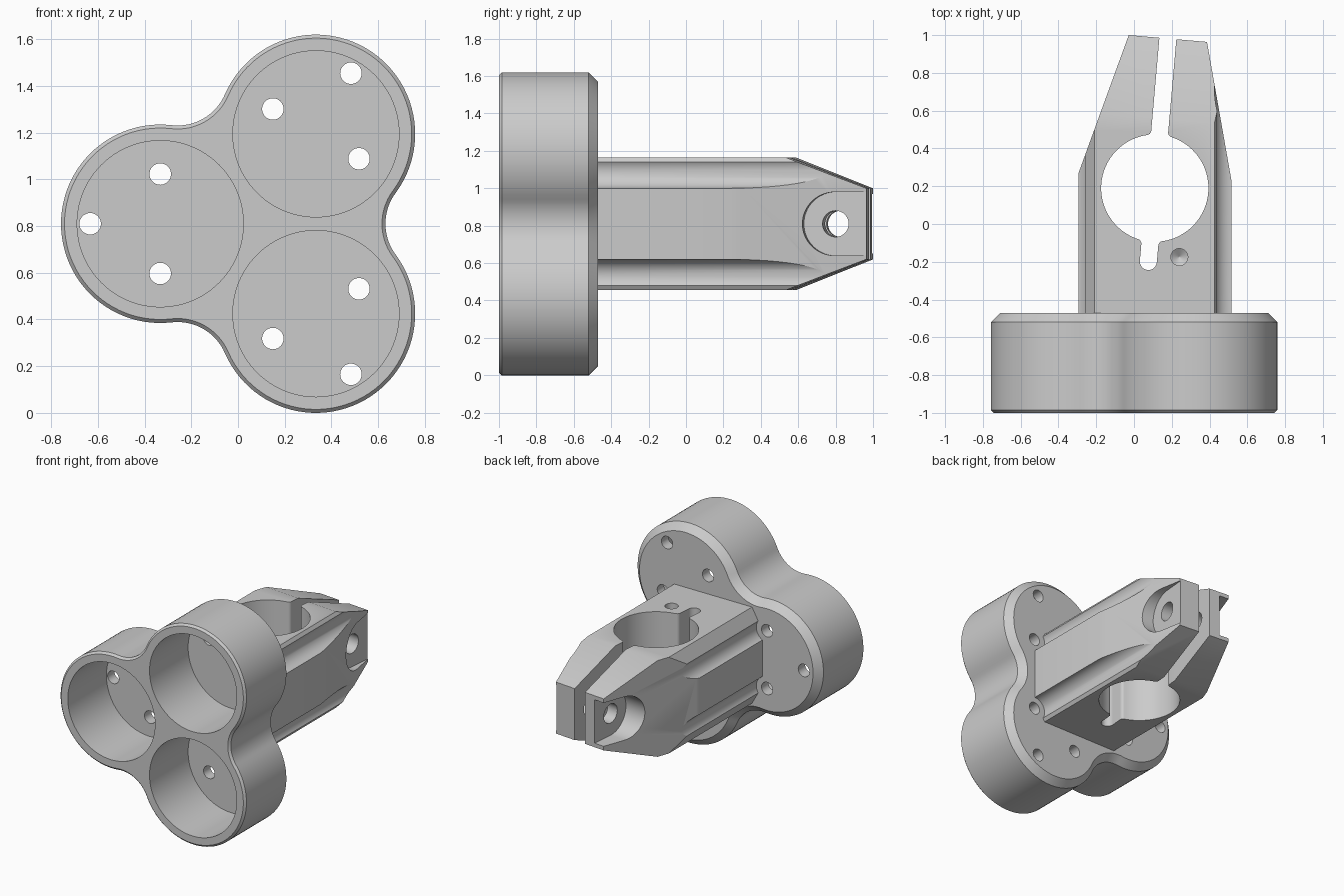
import bpy, bmesh
from math import sin, cos, radians, degrees, atan2, asin, sqrt

if "Cube" in bpy.data.objects:
    bpy.data.objects.remove(bpy.data.objects["Cube"])

ZC = 0.81          # mid height
CX = 0.1115        # centre of the three lobes
TILT = radians(5)  # clamp end is turned slightly towards +x


def arc(cx, cy, r, a0, a1, n):
    """Points on an arc, angles in degrees, ends included."""
    angles = [radians(a0 + (a1 - a0) * i / n) for i in range(n + 1)]
    return [(cx + r * cos(a), cy + r * sin(a)) for a in angles]


def circle(cx, cy, r, n=48):
    return arc(cx, cy, r, 0, 360, n)[:-1]


def loft(name, rings):
    """Closed solid through rings of equal point count."""
    bm = bmesh.new()
    rows = [[bm.verts.new(p) for p in ring] for ring in rings]
    for a, b in zip(rows, rows[1:]):
        for i in range(len(a)):
            j = (i + 1) % len(a)
            bm.faces.new((a[i], a[j], b[j], b[i]))
    bm.faces.new(rows[0])
    bm.faces.new(rows[-1])
    bmesh.ops.recalc_face_normals(bm, faces=bm.faces)
    mesh = bpy.data.meshes.new(name)
    bm.to_mesh(mesh)
    bm.free()
    obj = bpy.data.objects.new(name, mesh)
    bpy.context.collection.objects.link(obj)
    return obj


def along_y(pts, y):
    return [(x, y, z) for x, z in pts]


def clamp_frame(u, v, h):
    """u runs along the tilted clamp axis, v across it, h from mid height."""
    return (0.11 + sin(TILT) * u + cos(TILT) * v,
            0.19 + cos(TILT) * u - sin(TILT) * v, ZC + h)


def combine(obj, other, op='DIFFERENCE'):
    other.hide_render = True
    mod = obj.modifiers.new(op.lower(), 'BOOLEAN')
    mod.operation, mod.solver, mod.object = op, 'EXACT', other
    bpy.context.view_layer.objects.active = obj
    bpy.ops.object.modifier_apply(modifier=mod.name)
    bpy.data.objects.remove(other)


# Three-lobed cup body, offset inwards by c for the chamfers
SIDE, R, NECK = 0.77, 0.425, 0.52
D = SIDE / sqrt(3)
hx, hz = D / 2, SIDE / 2
k = NECK - hx
RF = (k * k + hz * hz - R * R) / (2 * (R - k))
P = NECK + RF
T = degrees(atan2(hz, P - hx))


def lobes(c):
    pts = []
    for th in (60, 180, 300):
        a, b = radians(th), radians(th + 60)
        pts += arc(CX + D * cos(a), ZC + D * sin(a), R - c, th - 60 - T, th + 60 + T, 48)
        pts += arc(CX + P * cos(b), ZC + P * sin(b), RF + c,
                   th + 240 + T, th + 240 - T, 16)[1:-1]
    return pts


body = loft("cup_bracket", [along_y(lobes(c), y) for c, y in
                            ((0.015, -1), (0, -0.985), (0, -0.52), (0.05, -0.47))])

# Cup pockets, each with three screw holes
for th in (60, 180, 300):
    a = radians(th)
    x, z = CX + D * cos(a), ZC + D * sin(a)
    combine(body, loft("pocket_cutter", [along_y(circle(x, z, 0.356, 96), y)
                                         for y in (-1.1, -0.55)]))
    for turn, r in ((0, 0.30), (90, 0.213), (-90, 0.213)):
        b = radians(th + turn)
        ring = circle(x + r * cos(b), z + r * sin(b), 0.046, 32)
        combine(body, loft("hole_cutter", [along_y(ring, y) for y in (-0.65, -0.4)]))

# Arm section with screw-clearance grooves on the four corners
half = (arc(0.515, 0.28, 0.09, 270, 146, 16) + [(0.425, 0.355), (-0.21, 0.355)]
        + arc(-0.335, 0.215, 0.09, 34, -63.5, 16))
section = half + [(x, -z) for x, z in reversed(half)]
section = [(x, ZC + z) for x, z in section]
arm = loft("clamp_arm", [along_y(section, y) for y in (-0.51, 1.2)])

# Taper the arm on all four sides towards its end
frustum = []
for u in (-1.0, 0.795):
    w, h = 0.208 + 0.268 * (0.795 - u), 0.19 + 0.388 * (0.795 - u)
    frustum.append([clamp_frame(u, v, q) for v, q in ((-w, -h), (w, -h), (w, h), (-w, h))])
combine(arm, loft("taper", frustum), 'INTERSECT')

# Clamp bore, split slot and rounded relief slot
B, W, F = 0.284, 0.045, 0.025
fu = sqrt((B + F) ** 2 - (W + F) ** 2)
t = degrees(asin((W + F) / (B + F)))
edge = ([(1.1, W)] + arc(fu, W + F, F, 270, 180 + t, 8)
        + arc(0, 0, B, t, 180 - t, 48)[1:-1]
        + arc(-fu, W + F, F, -t, -90, 8) + arc(-0.39, 0, W, 90, 180, 10))
keyhole = edge + [(u, -v) for u, v in reversed(edge[:-1])]
combine(arm, loft("bore_cutter", [[clamp_frame(u, v, h) for u, v in keyhole]
                                  for h in (-0.6, 0.6)]))

# Screw seats on both sides, open to the end, and the cross hole
for r, v0, v1 in ((0.17, 0.204, 0.6), (0.16, -0.6, -0.13)):
    seat = arc(0.63, 0, r, 90, 270, 32) + [(1.1, -r), (1.1, r)]
    combine(arm, loft("seat_cutter", [[clamp_frame(u, v, h) for u, h in seat]
                                      for v in (v0, v1)]))
combine(arm, loft("cross_cutter", [[clamp_frame(u, v, h) for u, h in circle(0.63, 0, 0.07)]
                                   for v in (-0.7, 0.7)]))

# Blind drilled hole in the top
combine(arm, loft("drill_cutter", [[(x, y, z) for x, y in circle(0.24, -0.175, r, 32)]
                                   for r, z in ((0.045, 1.3), (0.045, 0.98), (0.002, 0.95))]))

# Join arm and body, smooth the curved faces
combine(body, arm, 'UNION')
bpy.ops.object.select_all(action='DESELECT')
body.select_set(True)
bpy.context.view_layer.objects.active = body
bpy.ops.object.shade_smooth_by_angle(angle=radians(25))
